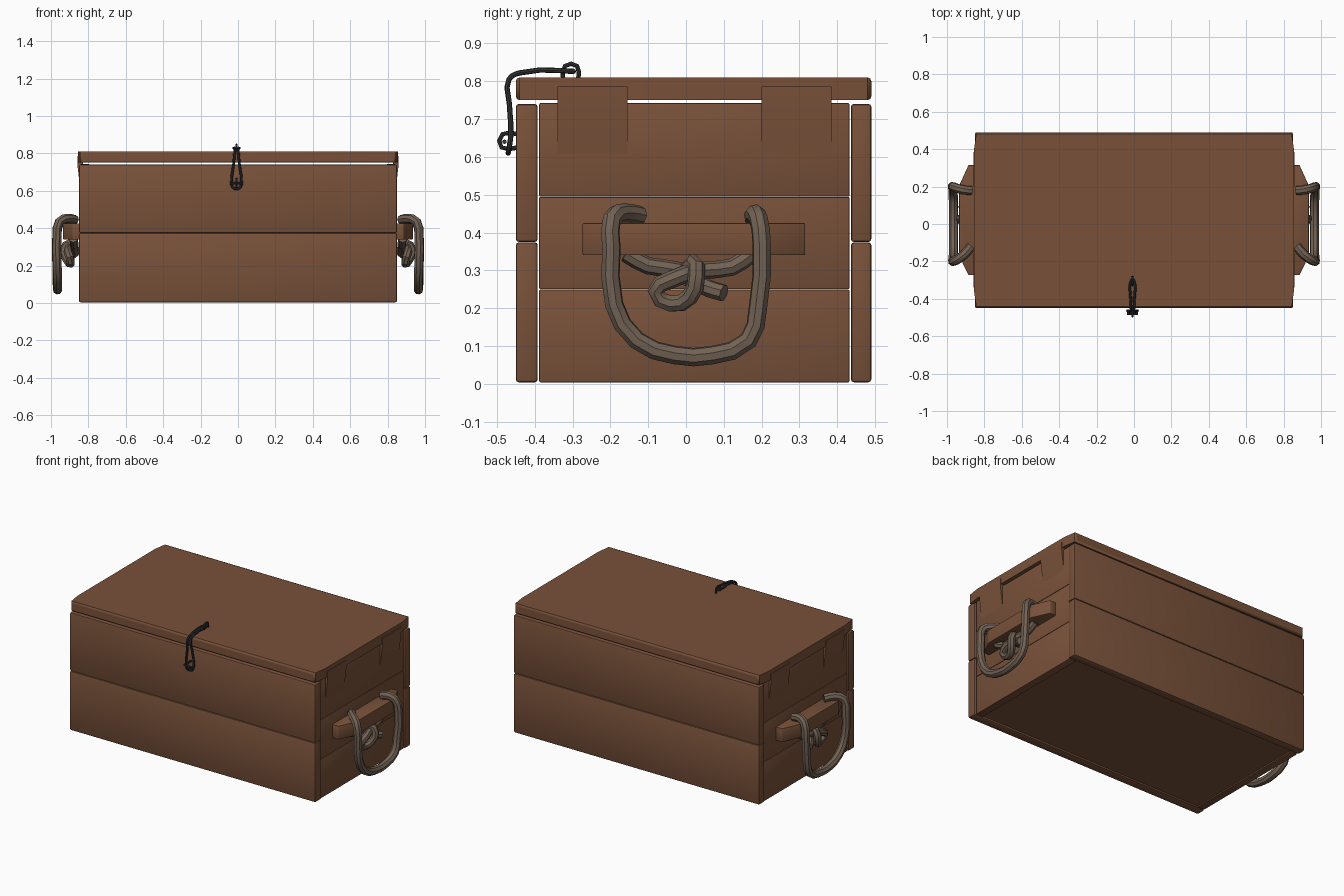
import bpy, bmesh, math
from mathutils import Vector

if "Cube" in bpy.data.objects:
    bpy.data.objects.remove(bpy.data.objects["Cube"], do_unlink=True)


def material(name, color, rough):
    m = bpy.data.materials.new(name)
    m.use_nodes = True
    m.diffuse_color = (*color, 1)
    bsdf = m.node_tree.nodes["Principled BSDF"]
    bsdf.inputs["Base Color"].default_value = (*color, 1)
    bsdf.inputs["Roughness"].default_value = rough
    return m


WOOD = material("brown wood", (0.19, 0.083, 0.042), 0.8)
ROPE = material("rope grey brown", (0.17, 0.122, 0.088), 0.9)
IRON = material("dark iron", (0.035, 0.035, 0.037), 0.6)


def finish(name, mesh, mat):
    mesh.materials.clear()
    mesh.materials.append(mat)
    ob = bpy.data.objects.new(name, mesh)
    bpy.context.collection.objects.link(ob)
    bpy.ops.object.select_all(action="DESELECT")
    ob.select_set(True)
    bpy.context.view_layer.objects.active = ob
    bpy.ops.object.shade_smooth_by_angle(angle=math.radians(40))
    return ob


def prism(name, points, offset, bevel=0.0, mat=WOOD):
    """Extrude a flat 3D outline along an offset vector and soften its edges."""
    bm = bmesh.new()
    face = bm.faces.new([bm.verts.new(p) for p in points])
    ext = bmesh.ops.extrude_face_region(bm, geom=[face])
    verts = [v for v in ext["geom"] if isinstance(v, bmesh.types.BMVert)]
    bmesh.ops.translate(bm, vec=Vector(offset), verts=verts)
    bmesh.ops.recalc_face_normals(bm, faces=bm.faces)
    if bevel:
        bmesh.ops.bevel(bm, geom=bm.edges[:], offset=bevel, segments=2,
                        profile=0.5, affect="EDGES")
    mesh = bpy.data.meshes.new(name)
    bm.to_mesh(mesh)
    bm.free()
    return finish(name, mesh, mat)


def box(name, x, y, z, bevel=0.0):
    pts = [(x[0], y[0], z[0]), (x[1], y[0], z[0]),
           (x[1], y[1], z[0]), (x[0], y[1], z[0])]
    return prism(name, pts, (0, 0, z[1] - z[0]), bevel)


def tube(name, points, radius, mat, steps=3, closed=False):
    """Round cord along a smooth path, turned into a mesh."""
    cu = bpy.data.curves.new(name + "_path", "CURVE")
    cu.dimensions = "3D"
    cu.bevel_depth, cu.bevel_resolution = radius, 2
    cu.resolution_u = steps
    cu.use_fill_caps = True
    sp = cu.splines.new("BEZIER")
    sp.bezier_points.add(len(points) - 1)
    sp.use_cyclic_u = closed
    for bp, p in zip(sp.bezier_points, points):
        bp.co = p
        bp.handle_left_type = bp.handle_right_type = "AUTO"
    tmp = bpy.data.objects.new(name + "_path", cu)
    bpy.context.collection.objects.link(tmp)
    bpy.context.view_layer.update()
    deps = bpy.context.evaluated_depsgraph_get()
    mesh = bpy.data.meshes.new_from_object(tmp.evaluated_get(deps))
    bpy.data.objects.remove(tmp, do_unlink=True)
    return finish(name, mesh, mat)


HALF = 0.85
FRONT, BACK, MID = -0.45, 0.49, 0.02
INNER = (-0.388, 0.432)

# Long walls, two planks each
for wall, y in (("front", (FRONT, -0.392)), ("back", (0.436, BACK))):
    for level, z in (("lower", (0.004, 0.374)), ("upper", (0.375, 0.74))):
        box(f"{wall}_{level}_plank", (-HALF, HALF), y, z, 0.008)

# Floor, slightly raised inside the walls
box("floor_panel", (-0.8, 0.8), INNER, (0.012, 0.05))

# Lid, two planks with clipped outer corners
for name, edge in (("front_lid_plank", FRONT), ("back_lid_plank", BACK)):
    clip = edge + (0.09 if edge < 0 else -0.09)
    outline = [(-0.842, edge, 0.75), (0.842, edge, 0.75), (0.855, clip, 0.75),
               (0.855, MID, 0.75), (-0.855, MID, 0.75), (-0.855, clip, 0.75)]
    lid = prism(name, outline, (0, 0, 0.06))
    # Round only the outer edges so the centre seam stays tight
    bm = bmesh.new()
    bm.from_mesh(lid.data)
    rim = [e for e in bm.edges if any(abs(v.co.y - MID) > 0.01 for v in e.verts)
           and all(abs(v.co.y - edge) < 0.001 for v in e.verts)]
    bmesh.ops.bevel(bm, geom=rim, offset=0.01, segments=2, profile=0.5,
                    affect="EDGES")
    bm.to_mesh(lid.data)
    bm.free()

# Both ends: three planks, lid tabs, grip batten, rope and knot
for side, s in (("left", 1), ("right", -1)):
    for i, z in enumerate(((0.004, 0.249), (0.25, 0.494), (0.495, 0.742))):
        box(f"{side}_end_plank_{i + 1}", sorted((s * 0.795, s * 0.843)), INNER, z, 0.003)

    for where, y in (("front", (-0.34, -0.155)), ("back", (0.2, 0.385))):
        wedge = [(s * x, y[0], z) for x, z in
                 ((0.842, 0.6), (0.859, 0.74), (0.859, 0.786), (0.83, 0.786), (0.83, 0.6))]
        prism(f"{side}_{where}_lid_tab", wedge, (0, y[1] - y[0], 0))

    grip = [(s * x, y, 0.34) for x, y in
            ((0.842, -0.273), (0.885, -0.273), (0.935, -0.17),
             (0.935, 0.205), (0.885, 0.315), (0.842, 0.315))]
    prism(f"{side}_grip_batten", grip, (0, 0, 0.085), 0.003)

    loop = [(0.87, -0.12, 0.445), (0.91, -0.165, 0.452), (0.955, -0.196, 0.435),
            (0.968, -0.197, 0.36), (0.967, -0.19, 0.21), (0.965, -0.13, 0.115),
            (0.965, -0.03, 0.076), (0.965, 0.07, 0.076), (0.967, 0.165, 0.115),
            (0.968, 0.19, 0.2), (0.968, 0.2, 0.37), (0.95, 0.192, 0.435),
            (0.91, 0.182, 0.45), (0.868, 0.178, 0.44)]
    tube(f"{side}_rope_loop", [(s * x, y, z) for x, y, z in loop], 0.025, ROPE, 2)

    knot_a = [(0.88, -0.16, 0.345), (0.875, -0.1, 0.312), (0.875, -0.02, 0.3),
              (0.87, 0.03, 0.27), (0.9, 0.06, 0.252), (0.92, 0.1, 0.24)]
    knot_b = [(0.88, 0.175, 0.345), (0.885, 0.12, 0.308), (0.895, 0.04, 0.3),
              (0.91, -0.04, 0.275), (0.9, -0.08, 0.245), (0.895, -0.04, 0.212),
              (0.915, 0.01, 0.23), (0.93, 0.028, 0.285), (0.9, 0.02, 0.32),
              (0.88, -0.01, 0.27)]
    for n, path in (("front", knot_a), ("back", knot_b)):
        tube(f"{side}_{n}_knot_strand", [(s * x, y, z) for x, y, z in path],
             0.023, ROPE, 2)

# Wire hook bent over the lid edge, ending in a long teardrop
CX = -0.008
half = [(0.007, -0.3, 0.826), (0.008, -0.44, 0.822), (0.01, -0.468, 0.805),
        (0.016, -0.467, 0.74), (0.026, -0.463, 0.66), (0.022, -0.468, 0.622)]
hook = [(CX + x, y, z) for x, y, z in half]
hook += [(CX, -0.47, 0.61)]
hook += [(CX - x, y, z) for x, y, z in reversed(half)]
tube("latch_hook", hook, 0.007, IRON, 3, True)

# Staples that hold the hook on the lid and on the front wall
tube("lid_staple", [(CX, -0.325, 0.805), (CX, -0.32, 0.84), (CX, -0.288, 0.84),
                    (CX, -0.285, 0.805)], 0.006, IRON, 2)
tube("wall_staple", [(CX, -0.445, 0.66), (CX, -0.485, 0.66), (CX, -0.488, 0.625),
                     (CX, -0.445, 0.625)], 0.006, IRON, 2)
tube("wall_staple_pin", [(CX - 0.03, -0.48, 0.64), (CX + 0.03, -0.48, 0.64)],
     0.006, IRON, 1)
